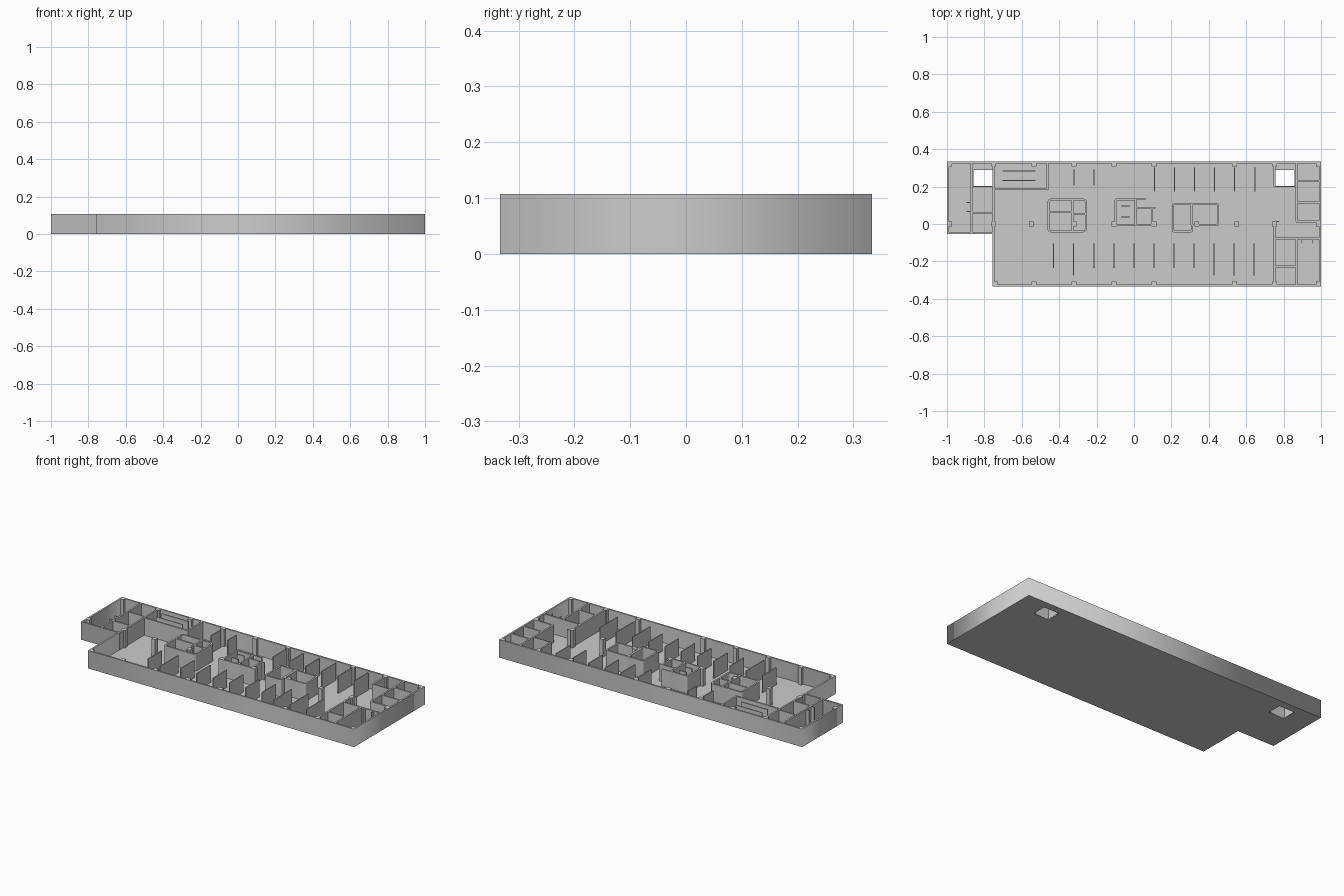
import bpy, bmesh
from math import sin, cos, pi

if "Cube" in bpy.data.objects:
    bpy.data.objects.remove(bpy.data.objects["Cube"])

H = 0.107      # wall height
FLOOR = 0.004  # slab thickness
T = 0.01       # main wall thickness


def plate(name, loops, z0, z1):
    """Extruded flat profile; inner loops become holes."""
    cu = bpy.data.curves.new(name, 'CURVE')
    cu.dimensions = '2D'
    cu.fill_mode = 'BOTH'
    cu.extrude = (z1 - z0) / 2
    for pts in loops:
        s = cu.splines.new('POLY')
        s.points.add(len(pts) - 1)
        for p, (x, y) in zip(s.points, pts):
            p.co = (x, y, 0, 1)
        s.use_cyclic_u = True
    tmp = bpy.data.objects.new(name + "_curve", cu)
    bpy.context.collection.objects.link(tmp)
    bpy.context.view_layer.update()
    me = bpy.data.meshes.new_from_object(tmp.evaluated_get(bpy.context.evaluated_depsgraph_get()))
    bpy.data.objects.remove(tmp)
    bm = bmesh.new()
    bm.from_mesh(me)
    bmesh.ops.remove_doubles(bm, verts=bm.verts, dist=1e-5)
    bmesh.ops.recalc_face_normals(bm, faces=bm.faces)
    bm.to_mesh(me)
    bm.free()
    ob = bpy.data.objects.new(name, me)
    bpy.context.collection.objects.link(ob)
    ob.location.z = (z0 + z1) / 2


def boxes(name, rects, z0=FLOOR, z1=H):
    """One object made of upright boxes (x0, x1, y0, y1)."""
    bm = bmesh.new()
    for x0, x1, y0, y1 in rects:
        vs = bmesh.ops.create_cube(bm, size=1)["verts"]
        bmesh.ops.scale(bm, vec=(x1 - x0, y1 - y0, z1 - z0), verts=vs)
        bmesh.ops.translate(bm, vec=((x0 + x1) / 2, (y0 + y1) / 2, (z0 + z1) / 2), verts=vs)
    me = bpy.data.meshes.new(name)
    bm.to_mesh(me)
    bm.free()
    bpy.context.collection.objects.link(bpy.data.objects.new(name, me))


def vwall(x, y0, y1, t=T):
    return (x - t / 2, x + t / 2, y0, y1)


def hwall(y, x0, x1, t=T):
    return (x0, x1, y - t / 2, y + t / 2)


def rect(x0, x1, y0, y1):
    return [(x0, y0), (x1, y0), (x1, y1), (x0, y1)]


def rounded(x0, x1, y0, y1, r):
    pts = []
    corners = [(x1 - r, y1 - r), (x0 + r, y1 - r), (x0 + r, y0 + r), (x1 - r, y0 + r)]
    for i, (cx, cy) in enumerate(corners):
        for k in range(4):
            a = pi / 2 * (i + k / 3)
            pts.append((cx + r * cos(a), cy + r * sin(a)))
    return pts


def outline(d):
    """Building footprint inset by d."""
    return [(-1 + d, -0.053 + d), (-0.757 + d, -0.053 + d), (-0.757 + d, -0.333 + d),
            (1 - d, -0.333 + d), (1 - d, 0.333 - d), (-1 + d, 0.333 - d)]


# Floor slab with two stairwell openings, and outer wall
plate("floor_slab", [outline(0), rect(-0.857, -0.755, 0.203, 0.288),
                     rect(0.755, 0.857, 0.203, 0.288)], 0, FLOOR)
plate("outer_wall", [outline(0), outline(T)], 0, H)

# Left wing walls
boxes("left_wing_walls", [
    vwall(-0.868, -0.045, 0.325), vwall(-0.751, -0.05, 0.325),
    hwall(0.06, -0.865, -0.752), hwall(0.187, -0.75, -0.46), vwall(-0.463, 0.183, 0.325),
    hwall(0.2, -0.86, -0.75, 0.006)])
boxes("left_wing_door_jambs", [hwall(y, -0.895, -0.868, 0.005) for y in (0.067, 0.115)])
boxes("storage_partitions", [hwall(y, -0.702, -0.527, 0.007) for y in (0.233, 0.283)])

# Right end rooms
boxes("right_end_walls", [
    vwall(0.751, 0.2, 0.325), vwall(0.751, -0.325, 0.015), vwall(0.868, 0.013, 0.325),
    vwall(0.868, -0.325, -0.078), hwall(-0.078, 0.75, 0.992), hwall(0.013, 0.865, 0.992),
    hwall(0.115, 0.868, 0.992), hwall(0.23, 0.868, 0.992), hwall(-0.227, 0.75, 0.868),
    hwall(0.2, 0.75, 0.865, 0.006), hwall(0.013, 0.75, 0.775, 0.006)])
boxes("right_end_door_jambs", [vwall(x, -0.105, -0.078, 0.005) for x in (0.897, 0.953)])

# Three core rooms down the middle
plate("core_a_shell", [rounded(-0.463, -0.252, -0.045, 0.136, 0.02),
                       rounded(-0.453, -0.262, -0.035, 0.126, 0.012)], FLOOR, H)
boxes("core_a_walls", [vwall(-0.328, -0.04, 0.131), hwall(0.065, -0.457, -0.33),
                       hwall(0.053, -0.33, -0.257)])
plate("core_b_shell", [rounded(-0.103, 0.013, -0.012, 0.136, 0.008),
                       rounded(-0.093, 0.003, -0.002, 0.126, 0.004)], FLOOR, H)
boxes("core_b_walls", [hwall(0.087, 0.005, 0.115, 0.008), vwall(0.096, -0.01, 0.09),
                       hwall(-0.005, 0.005, 0.1), hwall(0.133, 0.0, 0.065, 0.006)])
boxes("core_b_stalls", [hwall(y, -0.068, -0.025, 0.008) for y in (0.04, 0.094)])
plate("core_c_left_shell", [rounded(0.204, 0.315, -0.045, 0.113, 0.01),
                            rounded(0.214, 0.305, -0.035, 0.103, 0.005)], FLOOR, H)
plate("core_c_right_shell", [rounded(0.302, 0.454, -0.01, 0.113, 0.01),
                             rounded(0.312, 0.444, 0.0, 0.103, 0.005)], FLOOR, H)

# Rows of desk partitions along both long sides
P = 0.1073
boxes("back_partitions",
      [vwall(0.109 + i * P, 0.173, 0.302, 0.006) for i in range(6)]
      + [vwall(x, 0.205, 0.292, 0.006) for x in (-0.321, -0.214)])
long_fins = (1, 8, 9, 10)
boxes("front_partitions",
      [vwall(-0.43 + i * P, -0.275 if i in long_fins else -0.235, -0.105, 0.006)
       for i in range(11)])

# Structural columns in three rows
c = 0.0125
spots = [(x, 0.32) for x in (-0.985, -0.75, -0.535, -0.321, -0.107, 0.107, 0.537, 0.751, 0.985)]
spots += [(x, 0) for x in (-0.985, -0.75, -0.55, -0.321, -0.107, 0.107, 0.335, 0.55, 0.751, 0.985)]
spots += [(x, -0.32) for x in (-0.743, -0.535, -0.321, -0.107, 0.107, 0.537, 0.751, 0.985)]
boxes("columns", [(x - c, x + c, y - c, y + c) for x, y in spots])
